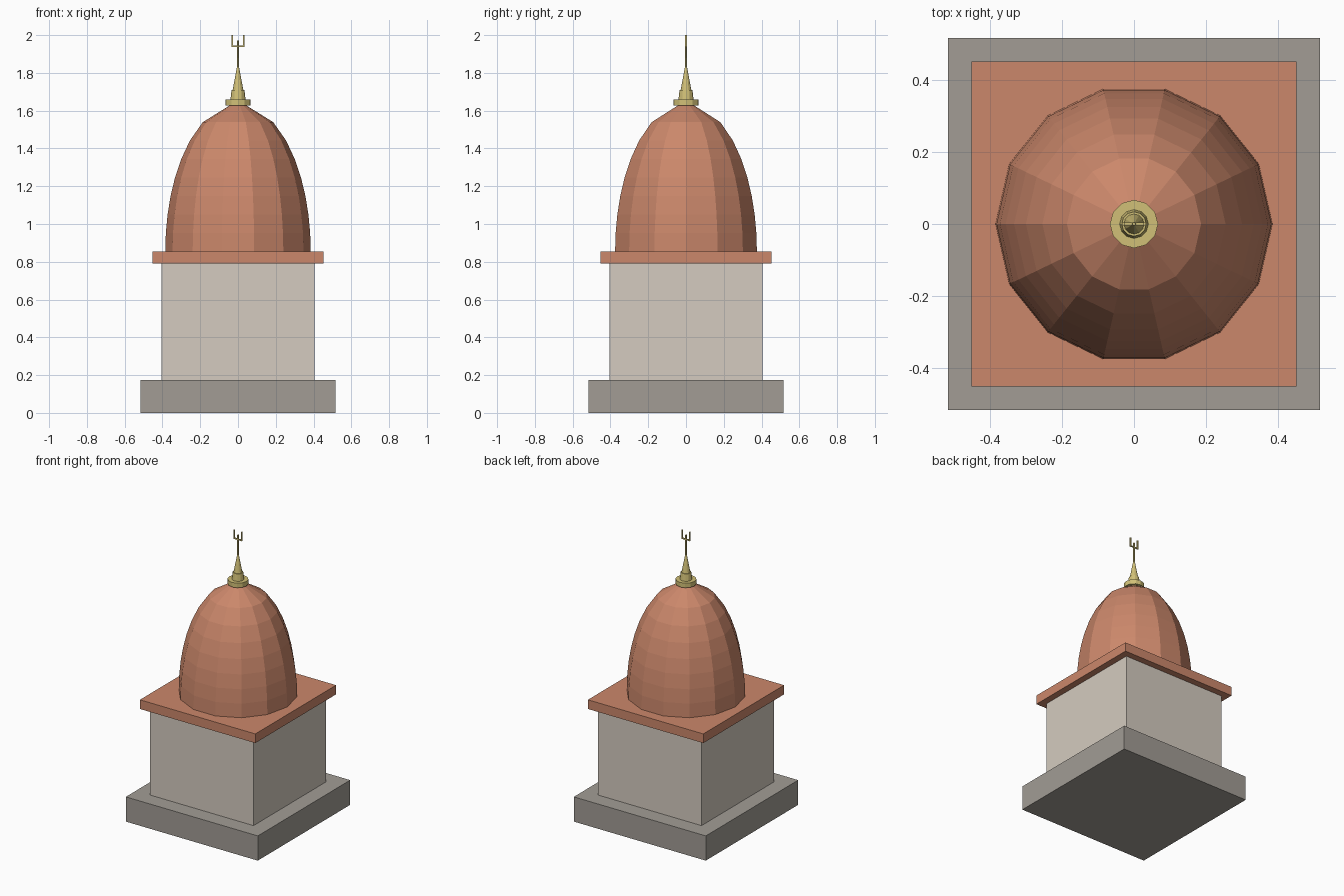
import bpy
import bmesh
import math

cube = bpy.data.objects.get("Cube")
if cube:
    bpy.data.objects.remove(cube, do_unlink=True)


def material(name, rgb):
    mat = bpy.data.materials.new(name)
    mat.use_nodes = True
    color = (*rgb, 1.0)
    mat.diffuse_color = color
    mat.node_tree.nodes["Principled BSDF"].inputs["Base Color"].default_value = color
    return mat


terracotta = material("terracotta", (0.60, 0.245, 0.147))
plaster = material("pale plaster", (0.66, 0.60, 0.525))
stone = material("grey stone", (0.36, 0.335, 0.30))
brass = material("brass", (0.64, 0.53, 0.185))


def finish(name, bm, mat):
    bmesh.ops.recalc_face_normals(bm, faces=bm.faces)
    mesh = bpy.data.meshes.new(name)
    bm.to_mesh(mesh)
    bm.free()
    mesh.materials.append(mat)
    obj = bpy.data.objects.new(name, mesh)
    bpy.context.collection.objects.link(obj)
    return obj


def box(name, half_x, half_y, bottom, top, mat, x=0.0):
    """Box standing between two heights."""
    bm = bmesh.new()
    bmesh.ops.create_cube(bm, size=1.0)
    for v in bm.verts:
        v.co.x = x + v.co.x * 2 * half_x
        v.co.y *= 2 * half_y
        v.co.z = bottom + (v.co.z + 0.5) * (top - bottom)
    return finish(name, bm, mat)


def turned(name, profile, sides, mat):
    """Faceted solid turned from (radius, height) points, capped at both ends."""
    bm = bmesh.new()
    rings = []
    for r, z in profile:
        angles = [math.tau * i / sides for i in range(sides)]
        rings.append([bm.verts.new((r * math.cos(a), r * math.sin(a), z)) for a in angles])
    for low, high in zip(rings, rings[1:]):
        for i in range(sides):
            j = (i + 1) % sides
            bm.faces.new((low[i], low[j], high[j], high[i]))
    bm.faces.new(rings[0])
    bm.faces.new(rings[-1])
    return finish(name, bm, mat)


# Square tower
box("plinth", 0.517, 0.517, 0.0, 0.175, stone)
box("tower_body", 0.405, 0.405, 0.175, 0.79, plaster)
box("cornice", 0.452, 0.452, 0.79, 0.855, terracotta)

# Elliptical dome in equal height steps, closed by a shallow cap
STEPS = 8
dome_base, dome_rise, dome_radius = 0.855, 0.782, 0.385
dome = [(dome_radius * math.sqrt(1 - (i / STEPS) ** 2), dome_base + dome_rise * i / STEPS)
        for i in range(STEPS)]
dome.append((0.04, 1.63))
turned("dome", dome, 14, terracotta)

# Finial
turned("finial_disc", [(0.067, 1.627), (0.067, 1.66)], 12, brass)
turned("finial_collar", [(0.04, 1.66), (0.034, 1.71)], 12, brass)
turned("finial_spire", [(0.028, 1.71), (0.006, 1.83)], 12, brass)
turned("finial_rod", [(0.006, 1.82), (0.005, 1.972)], 8, brass)

# Trident tip
box("trident_bar", 0.034, 0.004, 1.936, 1.944, brass)
for side, x in (("left", 0.03), ("right", -0.03)):
    box("trident_prong_" + side, 0.004, 0.004, 1.944, 2.0, brass, x)
